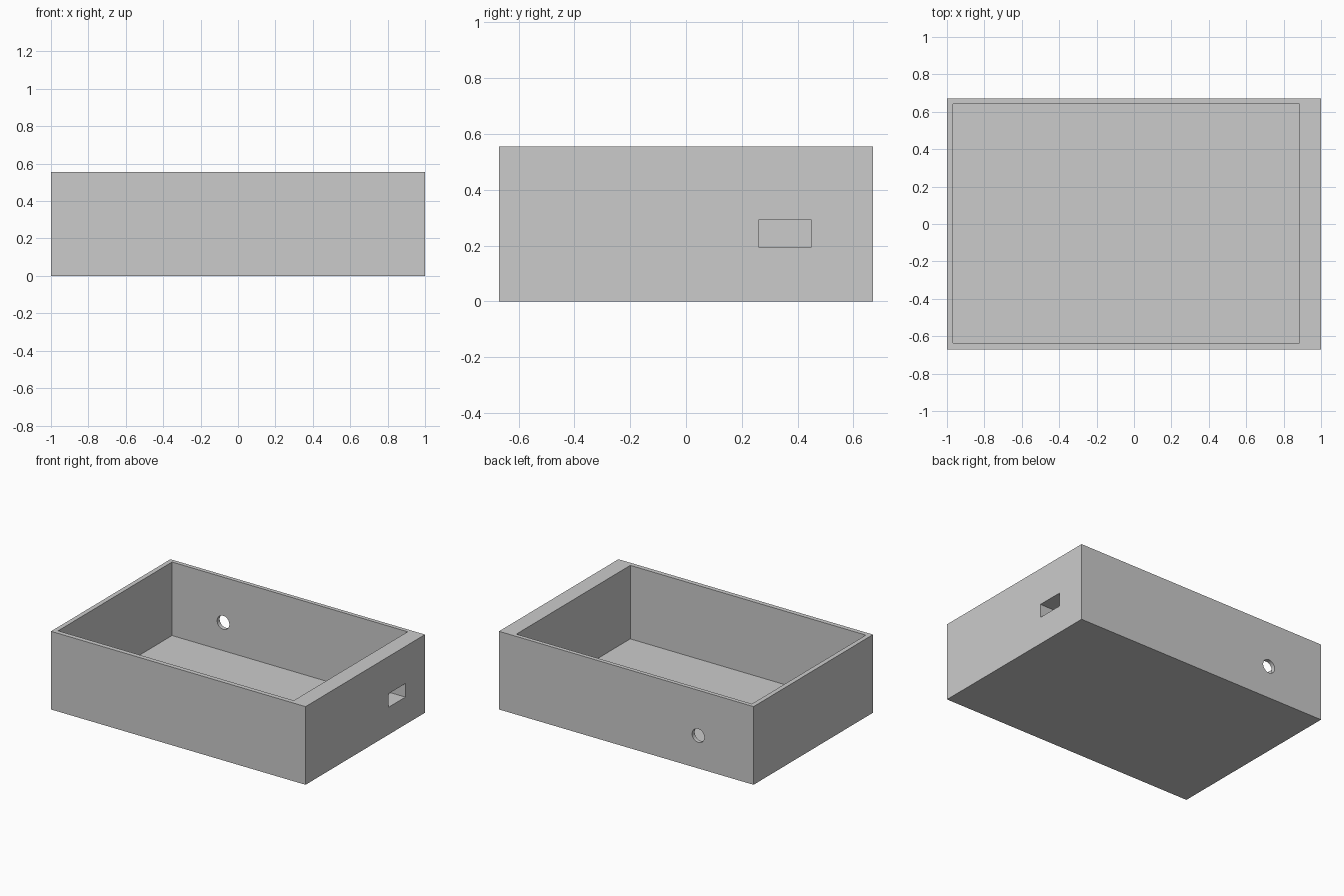
import bpy
from mathutils import Vector

default = bpy.data.objects.get("Cube")
if default:
    bpy.data.objects.remove(default, do_unlink=True)

grey = bpy.data.materials.new("plain grey")
grey.use_nodes = True
colour = (0.6, 0.6, 0.6, 1)
grey.diffuse_color = colour
grey.node_tree.nodes["Principled BSDF"].inputs["Base Color"].default_value = colour


def block(name, low, high):
    """Box spanning two opposite corners."""
    low, high = Vector(low), Vector(high)
    bpy.ops.mesh.primitive_cube_add(size=1, location=(low + high) / 2)
    ob = bpy.context.object
    ob.name = name
    ob.scale = high - low
    bpy.ops.object.transform_apply(location=False, rotation=False, scale=True)
    ob.data.materials.append(grey)
    return ob


def cut(target, cutter):
    """Subtract the cutter from the target and remove it."""
    cutter.hide_render = True
    mod = target.modifiers.new("cut", 'BOOLEAN')
    mod.operation = 'DIFFERENCE'
    mod.solver = 'EXACT'
    mod.object = cutter
    bpy.context.view_layer.objects.active = target
    bpy.ops.object.modifier_apply(modifier=mod.name)
    bpy.data.objects.remove(cutter, do_unlink=True)


# Open tray with one thick end wall
tray = block("open_box", (-1, -0.67, 0), (1, 0.67, 0.555))
cut(tray, block("cavity", (-0.967, -0.637, 0.033), (0.884, 0.641, 0.8)))

# Rectangular port through the thick end wall
cut(tray, block("port_slot", (0.8, 0.26, 0.195), (1.1, 0.45, 0.291)))

# Round cable hole through the back wall
bpy.ops.mesh.primitive_cylinder_add(vertices=48, radius=0.048, depth=0.3,
                                    location=(-0.565, 0.67, 0.233),
                                    rotation=(1.5708, 0, 0))
hole = bpy.context.object
hole.name = "cable_hole"
hole.data.materials.append(grey)
cut(tray, hole)

# Smooth the hole while keeping the box edges crisp
bpy.ops.object.select_all(action='DESELECT')
tray.select_set(True)
bpy.context.view_layer.objects.active = tray
bpy.ops.object.shade_smooth_by_angle()
